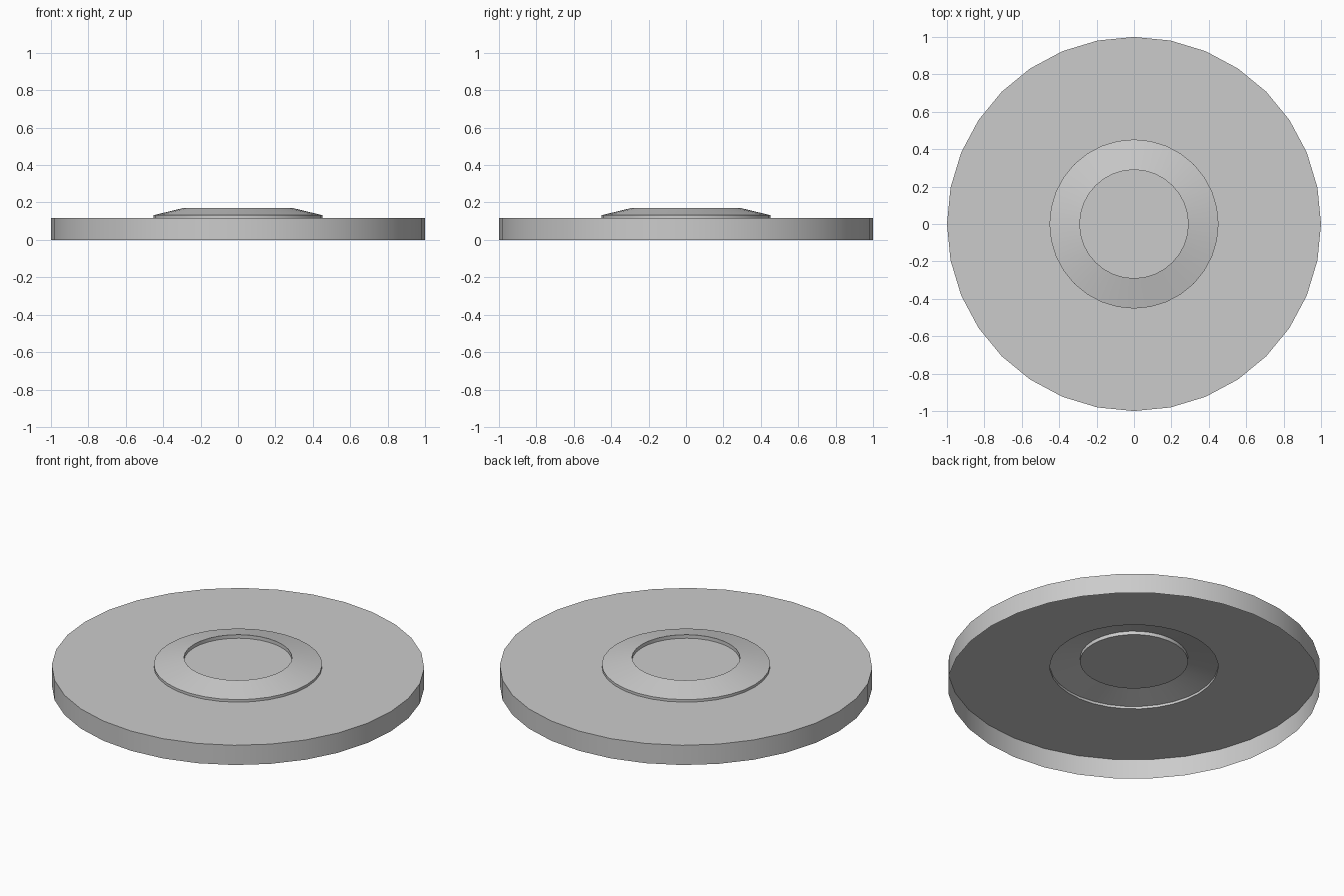
import bpy, bmesh
from math import cos, sin, tau

if "Cube" in bpy.data.objects:
    bpy.data.objects.remove(bpy.data.objects["Cube"])

SIDES = 32


def lathe(name, profile, cap=False):
    """Turn an (r, z) profile, listed from outside to inside, about the z axis."""
    bm = bmesh.new()
    rings = [[bm.verts.new((r * cos(tau * i / SIDES), r * sin(tau * i / SIDES), z))
              for i in range(SIDES)] for r, z in profile]
    for a, b in zip(rings, rings[1:]):
        for i in range(SIDES):
            j = (i + 1) % SIDES
            bm.faces.new((a[i], a[j], b[j], b[i]))
    if cap:
        bm.faces.new(rings[-1])
    mesh = bpy.data.meshes.new(name)
    bm.to_mesh(mesh)
    bm.free()
    obj = bpy.data.objects.new(name, mesh)
    bpy.context.collection.objects.link(obj)
    bpy.ops.object.select_all(action='DESELECT')
    obj.select_set(True)
    bpy.context.view_layer.objects.active = obj
    bpy.ops.object.shade_smooth_by_angle(angle=0.5 * 0.5)
    return obj


# Thin-walled plate, open underneath
lathe("base_plate", [(1, 0), (1, 0.117), (0.452, 0.117)])

# Raised bevelled collar with a sunken centre disc
lathe("centre_collar", [(0.452, 0.117), (0.452, 0.132), (0.29, 0.171), (0.29, 0.15)], cap=True)
